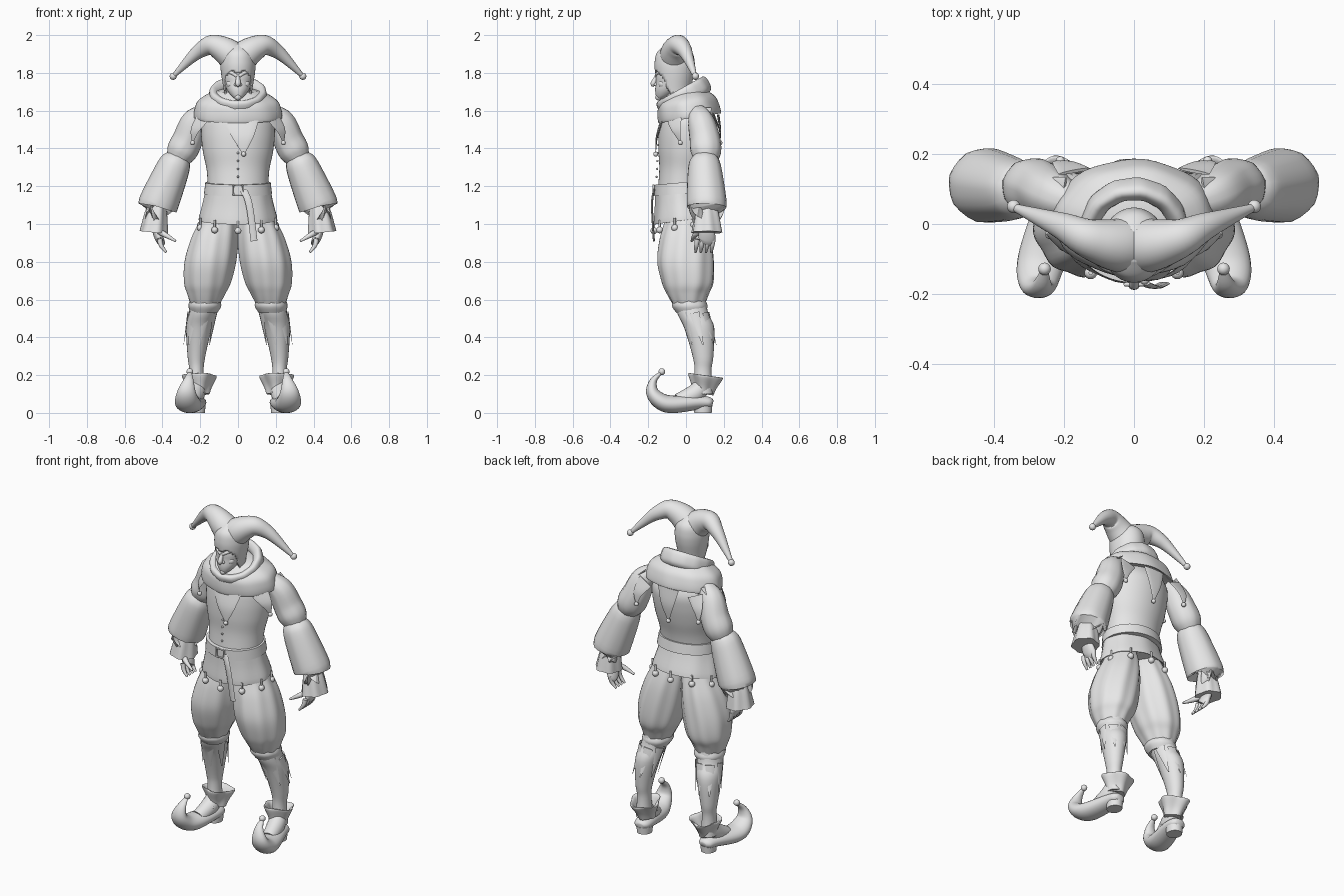
import bpy, bmesh
from math import sin, cos, pi, radians
from mathutils import Vector, Matrix

cube = bpy.data.objects.get("Cube")
if cube:
    bpy.data.objects.remove(cube, do_unlink=True)

clay = bpy.data.materials.new("light_grey_clay")
clay.use_nodes = True
grey = (.8, .8, .8, 1)
clay.diffuse_color = grey
clay.node_tree.nodes["Principled BSDF"].inputs["Base Color"].default_value = grey
parts = []
RIGHT, BACK, UP = Vector((1, 0, 0)), Vector((0, 1, 0)), Vector((0, 0, 1))


def finish(name, bm, mirror):
    """Turn a bmesh into a named object, optionally mirrored across x."""
    bmesh.ops.recalc_face_normals(bm, faces=bm.faces)
    mesh = bpy.data.meshes.new(name)
    bm.to_mesh(mesh)
    bm.free()
    mesh.materials.append(clay)
    part = bpy.data.objects.new(name, mesh)
    bpy.context.collection.objects.link(part)
    if mirror:
        part.modifiers.new("mirror", "MIRROR").use_mirror_merge = False
    parts.append(part)
    return part


def smooth_rows(rows, steps):
    """Catmull-Rom interpolation of (x, y, z, radius) rows."""
    rows = [Vector(row) for row in rows]
    smoothed = []
    for i, (start, end) in enumerate(zip(rows, rows[1:])):
        before, after = rows[max(i - 1, 0)], rows[min(i + 2, len(rows) - 1)]
        leave, arrive = (end - before) / 2, (after - start) / 2
        for step in range(steps):
            t = step / steps
            smoothed.append(start + leave * t + (3 * (end - start) - 2 * leave - arrive) * t ** 2
                            + (2 * (start - end) + leave + arrive) * t ** 3)
    return smoothed + [rows[-1]]


def loft(name, rows, side=RIGHT, axis=None, depth=1, steps=5, sides=24,
         fold=0, waves=8, mirror=True, cut=None):
    """Skin rings along a path; depth squashes them, fold adds cloth ripples."""
    rows = smooth_rows(rows, steps)
    bm = bmesh.new()
    rings = []
    for i, row in enumerate(rows):
        ahead, behind = rows[min(i + 1, len(rows) - 1)], rows[max(i - 1, 0)]
        tangent = (axis or (ahead - behind).xyz).normalized()
        across = (side - tangent * side.dot(tangent)).normalized()
        other = tangent.cross(across) * depth
        ring = []
        for k in range(sides):
            angle = 2 * pi * k / sides
            radius = max(row.w, .002) * (1 + fold * cos(waves * angle + i / 8))
            ring.append(bm.verts.new(row.xyz + radius * (across * cos(angle) + other * sin(angle))))
        rings.append(ring)
    for low, high in zip(rings, rings[1:]):
        for k in range(sides):
            bm.faces.new((low[k - 1], low[k], high[k], high[k - 1]))
    bm.faces.new(rings[0])
    bm.faces.new(rings[-1])
    if cut:
        doomed = [face for face in bm.faces if cut(face.calc_center_median())]
        bmesh.ops.delete(bm, geom=doomed, context="FACES")
    return finish(name, bm, mirror)


def stack(name, centre, lean, profile, mirror=False, sides=48, **options):
    """Rings of (height, radius) around an axis that leans to the front."""
    axis = Vector((0, -sin(radians(lean)), cos(radians(lean))))
    rows = [(*(Vector(centre) + axis * height), radius) for height, radius in profile]
    return loft(name, rows, axis=axis, mirror=mirror, sides=sides, **options)


def tube(name, points, radius, **options):
    return loft(name, [(*point, radius) for point in points], sides=10, **options)


def ball(name, place, radius, mirror=True):
    bm = bmesh.new()
    bmesh.ops.create_uvsphere(bm, u_segments=16, v_segments=10, radius=radius)
    bm.transform(Matrix.Translation(place))
    return finish(name, bm, mirror)


def petal(name, top, tip, width, side=RIGHT, mirror=True):
    """Pointed cloth tab, bulging away from the body, that ends in a small bell."""
    middle = (Vector(top) + Vector(tip)) / 2
    middle.xy *= 1.07
    loft(name, [(*top, width), (*middle, width * .6), (*tip, .004)],
         side=side, sides=12, depth=.1, mirror=mirror)
    ball(name + "_bell", tip, .013, mirror)


# Tunic, skirt and belt
stack("tunic", (0, -.02, 1.2), -6,
      [(-.04, .16), (.08, .165), (.18, .185), (.28, .195), (.36, .185), (.44, .12)], depth=.79)
stack("tunic_skirt", (0, -.01, 1.02), 8, [(.2, .163), (.1, .183), (0, .207), (.04, .17)],
      depth=.77, fold=.015)
stack("belt", (0, -.02, 1.19), 5, [(-.03, .16), (-.03, .18), (.03, .173), (.03, .16)],
      depth=.84, steps=1)
bpy.ops.mesh.primitive_torus_add(major_segments=4, minor_segments=8, major_radius=.036, minor_radius=.006,
                                 location=(0, -.172, 1.18), rotation=(pi / 2, pi / 4, 0))
buckle = bpy.context.object
buckle.name = "belt_buckle"
buckle.data.materials.append(clay)
parts.append(buckle)
loft("belt_tail", [(.03, -.17, 1.18, .018), (.06, -.18, 1.1, .018), (.085, -.17, .91, .018)],
     depth=.3, sides=8, mirror=False)
for i in range(6):
    ball("tunic_button", (0, -.145 - .002 * i, 1.46 - .042 * i), .006, mirror=False)
for k in range(10):
    angle = 2 * pi * (k + .5) / 10
    spot = Vector((.21 * cos(angle), .16 * sin(angle) - .01, 1))
    spot.z += .14 * spot.y
    tube("bell_cord", [spot + UP * .04, spot], .006, side=BACK, mirror=False)
    ball("hem_bell", spot - UP * .012, .018, mirror=False)

# Shoulder cape, ruff and dangling tabs
stack("shoulder_cape", (0, .02, 1.56), 9, [(.02, .2), (0, .23), (.05, .228), (.1, .203), (.15, .12)],
      depth=.72, fold=.012)
stack("neck_ruff", (0, -.01, 1.675), 29,
      [(-.05, .1), (-.045, .13), (-.02, .15), (.03, .15), (.045, .13), (.02, .1), (-.04, .09)],
      fold=.01, waves=12)
petal("front_tab", (.02, -.13, 1.54), (.03, -.16, 1.37), .09, mirror=False)
petal("back_tab", (0, .17, 1.58), (0, .17, 1.38), .07, mirror=False)
petal("back_side_tab", (.17, .15, 1.57), (.21, .18, 1.43), .05)
petal("front_side_tab", (.19, -.06, 1.56), (.24, -.03, 1.43), .05, side=RIGHT + BACK)
petal("shoulder_tab", (.2, .08, 1.61), (.325, .1, 1.47), .055, side=BACK)

# Arms
loft("upper_sleeve", [(.17, .06, 1.59, .05), (.23, .08, 1.54, .07), (.265, .1, 1.45, .08),
                      (.3, .105, 1.38, .08), (.33, .1, 1.32, .05)], fold=.02)
loft("lower_sleeve", [(.315, .1, 1.37, .05), (.325, .1, 1.34, .075), (.35, .1, 1.28, .09),
                      (.42, .11, 1.11, .106), (.425, .11, 1.09, .095)], fold=.015)
loft("ruffled_cuff", [(.425, .11, 1.12, .04), (.435, .11, 1.05, .058), (.445, .11, .955, .073)],
     depth=1.1, fold=.06, waves=6, sides=36)
loft("palm", [(.44, .11, 1.03, .03), (.435, .11, .97, .04), (.415, .11, .92, .046), (.405, .1, .9, .036)],
     side=BACK, depth=.5)
for k in range(4):
    y = .06 + .028 * k
    loft("finger", [(.415 - .035 * t ** 2, y - .01 * t, .92 - .07 * t, .014 - .008 * t ** 2)
                    for t in (0, .5, 1)], sides=10)
loft("thumb", [(.425, .085, .965, .016), (.39, .05, .945, .015), (.33, .03, .91, .006)],
     side=BACK, sides=10)

# Puffed breeches and stockings
loft("breeches_leg", [(.09, -.01, 1.1, .08), (.1, 0, 1.02, .1), (.123, 0, .92, .124), (.147, 0, .8, .135),
                      (.163, .01, .69, .123), (.17, .01, .63, .1), (.175, .015, .57, .075)],
     axis=UP, depth=1.1, sides=60, fold=.025, waves=9)
loft("breeches_band", [(.174, .015, .6, .078), (.176, .02, .565, .086), (.18, .025, .53, .07)],
     axis=UP, depth=1.08, fold=.015)
loft("stocking", [(.175, .02, .62, .07), (.19, .035, .53, .07), (.207, .07, .45, .068),
                  (.22, .09, .3, .047), (.22, .09, .22, .038), (.22, .09, .1, .045)], axis=UP, depth=1.17)
for k in range(7):
    angle = 2 * pi * k / 7
    around = Vector((cos(angle), sin(angle), 0))
    top = Vector((.19, .045, .53)) + around * .074
    tip = Vector((.216, .09, .36)) + around * .072
    loft("stocking_tatter", [(*top, .028), (*tip, .003)], side=UP.cross(around), depth=.15, sides=8)

# Curled shoes
loft("curled_shoe", [(.215, .14, .05, .025), (.217, .12, .054, .045), (.224, .06, .055, .056),
                     (.255, -.07, .045, .068), (.27, -.135, .062, .065), (.272, -.178, .11, .05),
                     (.262, -.172, .17, .028), (.255, -.13, .215, .01)], depth=.68)
ball("toe_bell", (.255, -.128, .218), .018)
loft("shoe_instep", [(.22, .085, .14, .046), (.225, .045, .1, .05), (.24, -.04, .06, .042)])
loft("shoe_heel", [(.217, .09, 0, .042), (.217, .09, .04, .045)], axis=UP, depth=1.1, steps=1)
stack("shoe_flap", (.205, .09, .1), -8, [(0, .05), (.04, .062), (.095, .087), (.09, .07), (.03, .04)],
      fold=.1, waves=4, mirror=True)
for z in (.09, .12):
    tube("shoe_lace", [(.185, .025, z - .01), (.225, .002, z), (.265, .025, z - .01)], .007, side=UP)

# Head and face
loft("head", [(0, -.137, 1.662, .014), (0, -.12, 1.68, .036), (0, -.1, 1.71, .058), (0, -.08, 1.75, .073),
              (0, -.07, 1.8, .08), (0, -.06, 1.9, .06)], axis=UP, depth=1.09, sides=32, mirror=False)
tube("neck", [(0, 0, 1.58), (0, -.04, 1.73)], .065, mirror=False)
ball("chin", (0, -.145, 1.672), .018, mirror=False)
ball("cheek", (.04, -.124, 1.742), .022)
ball("eye", (.03, -.143, 1.778), .009)
loft("nose", [(0, -.148, 1.79, .008), (0, -.163, 1.765, .012), (0, -.174, 1.742, .014),
              (0, -.177, 1.727, .005)], sides=12, mirror=False)
ball("nostril", (.012, -.16, 1.738), .009)
tube("brow", [(.006, -.157, 1.782), (.03, -.151, 1.798), (.06, -.125, 1.808)], .009, side=UP)
for name, z in (("upper_lip", 1.714), ("lower_lip", 1.7)):
    tube(name, [(0, -.157, z), (.02, -.15, z + .004), (.043, -.127, 1.73)], .006, side=UP)


# Hood with a heart-shaped face opening, and two drooping hat horns
def face_opening(spot):
    x = abs(spot.x)
    return spot.y < -.085 and x < .07 and spot.z < min(1.79 + .8 * x, 1.86 - 1.2 * x)


hood = loft("hood", [(0, -.03, 1.64, .075), (0, -.06, 1.69, .073), (0, -.06, 1.8, .09), (0, -.06, 1.86, .092),
                     (0, -.06, 1.91, .08), (0, -.06, 1.95, .04)],
            axis=UP, depth=1.15, steps=7, sides=64, mirror=False, cut=face_opening)
hood.modifiers.new("thickness", "SOLIDIFY").thickness = .01
loft("hat_horn", [(0, -.06, 1.86, .083), (.05, -.06, 1.905, .076), (.1, -.05, 1.935, .064),
                  (.145, -.035, 1.946, .053), (.195, -.01, 1.922, .041), (.245, .01, 1.882, .03),
                  (.335, .045, 1.79, .012)], side=BACK)
ball("hat_bell", (.343, .05, 1.782), .019)

# Smooth shading with crisp hems
bpy.ops.object.select_all(action="DESELECT")
for part in parts:
    part.select_set(True)
bpy.context.view_layer.objects.active = parts[0]
bpy.ops.object.shade_smooth_by_angle(angle=radians(50))
